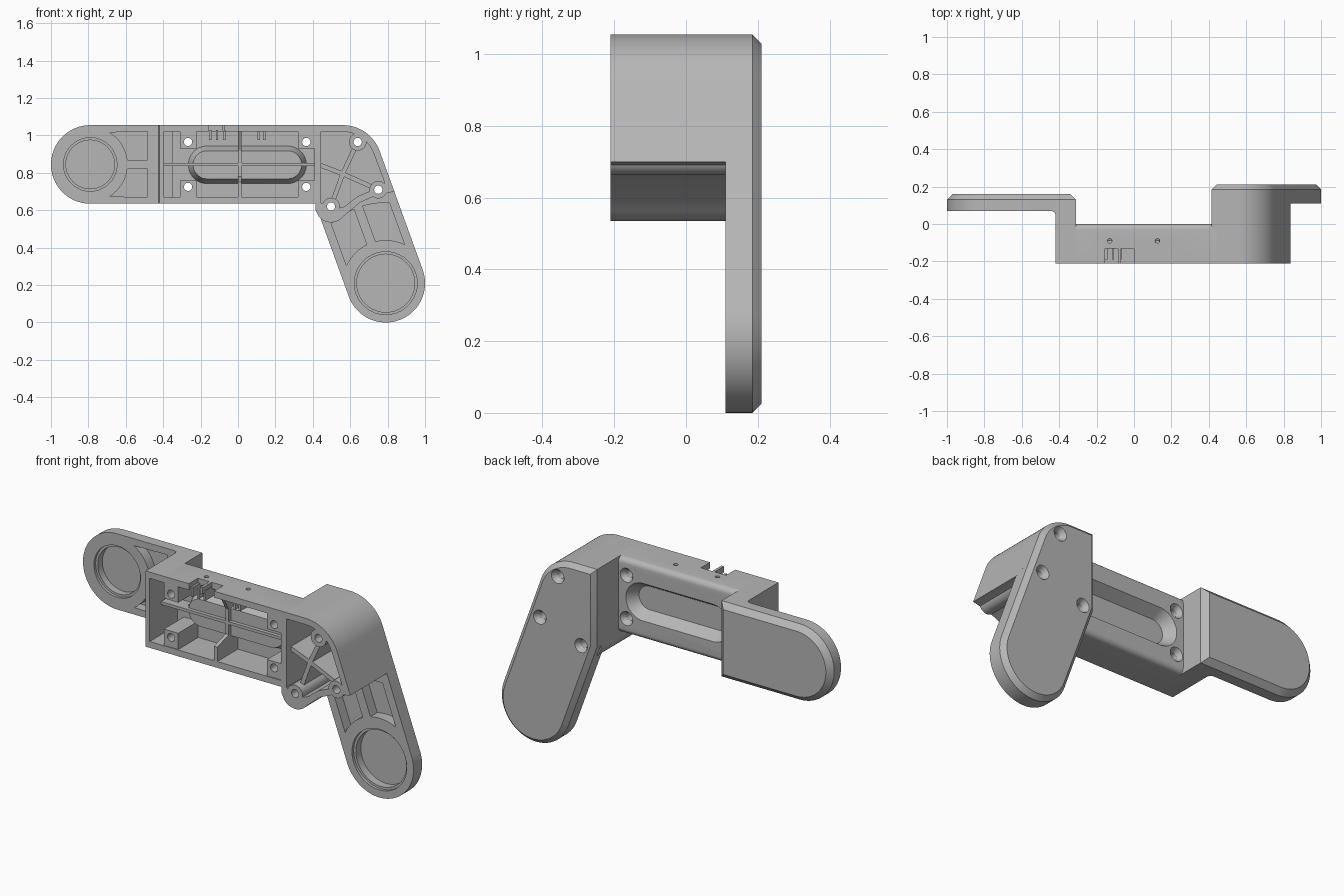
import bpy, bmesh
from math import sin, cos, radians, sqrt, pi

cube = bpy.data.objects.get("Cube")
if cube:
    bpy.data.objects.remove(cube, do_unlink=True)

grey = bpy.data.materials.new("plain_grey")
grey.use_nodes = True
grey.diffuse_color = (0.47, 0.47, 0.47, 1)
grey.node_tree.nodes["Principled BSDF"].inputs["Base Color"].default_value = grey.diffuse_color

parts, cutters = [], []


def arc(cx, cz, r, a0, a1, n=24):
    angles = [radians(a0 + (a1 - a0) * i / n) for i in range(n + 1)]
    return [(cx + r * cos(a), cz + r * sin(a)) for a in angles]


def circle(cx, cz, r, n=40):
    return arc(cx, cz, r, 0, 360, n)[:-1]


def slot(r):
    return arc(0.265, 0.843, r, -90, 90) + arc(-0.165, 0.843, r, 90, 270)


def rect(x0, x1, z0, z1):
    return [(x0, z0), (x1, z0), (x1, z1), (x0, z1)]


def loft(name, lo, hi, d0, d1, axis="y", chamfer=0, cutter=False):
    """Solid between outline lo at depth d0 and outline hi at depth d1."""
    place = {"y": lambda a, b, d: (a, d, b),
             "x": lambda a, b, d: (d, a, b),
             "z": lambda a, b, d: (a, b, d)}[axis]
    bm = bmesh.new()
    v0 = [bm.verts.new(place(a, b, d0)) for a, b in lo]
    v1 = [bm.verts.new(place(a, b, d1)) for a, b in hi]
    n = len(v0)
    bm.faces.new(v0)
    cap = bm.faces.new(v1)
    for i in range(n):
        j = (i + 1) % n
        bm.faces.new((v0[i], v0[j], v1[j], v1[i]))
    bmesh.ops.recalc_face_normals(bm, faces=bm.faces)
    if chamfer:
        bmesh.ops.bevel(bm, geom=list(cap.edges), offset=chamfer, segments=1,
                        affect="EDGES", profile=0.5)
    me = bpy.data.meshes.new(name)
    bm.to_mesh(me)
    bm.free()
    me.materials.append(grey)
    ob = bpy.data.objects.new(name, me)
    bpy.context.scene.collection.objects.link(ob)
    (cutters if cutter else parts).append(ob)
    ob.hide_render = cutter
    return ob


def prism(name, pts, d0, d1, **kw):
    return loft(name, pts, pts, d0, d1, **kw)


def tool(pts, d0, d1, axis="y"):
    return prism("cutter", pts, d0, d1, axis=axis, cutter=True)


def cut(ob, tools):
    for t in tools:
        m = ob.modifiers.new("cut", "BOOLEAN")
        m.operation, m.solver, m.object = "DIFFERENCE", "EXACT", t
    bpy.context.view_layer.update()
    dg = bpy.context.evaluated_depsgraph_get()
    me = bpy.data.meshes.new_from_object(ob.evaluated_get(dg))
    ob.modifiers.clear()
    ob.data = me


def bar(name, p, q, width, d0, d1):
    dx, dz = q[0] - p[0], q[1] - p[1]
    k = width / 2 / sqrt(dx * dx + dz * dz)
    ox, oz = -dz * k, dx * k
    return prism(name, [(p[0] + ox, p[1] + oz), (p[0] - ox, p[1] - oz),
                        (q[0] - ox, q[1] - oz), (q[0] + ox, q[1] + oz)], d0, d1)


FRONT, LOW, TOP, MID, R = -0.21, 0.635, 1.055, 0.845, 0.21
FOOT = (0.79, 0.21)
tray_screws = [(x, z) for x in (-0.267, 0.365) for z in (0.725, 0.965)]
block_screws = [(0.64, 0.965), (0.75, 0.71), (0.497, 0.62)]

# Main solids
left_arm = prism("left_arm_plate", arc(-0.79, MID, R, 90, 270, 40) + [(-0.31, LOW), (-0.31, TOP)],
                 0.07, 0.16, chamfer=0.03)
end_wall = prism("end_wall", [(-0.42, FRONT), (-0.31, FRONT), (-0.31, 0.1), (-0.45, 0.1),
                              (-0.45, 0.07), (-0.44, 0.07), (-0.425, 0.063), (-0.42, 0.05)],
                 LOW, TOP, axis="z")
tray = prism("tray", [(FRONT, LOW)] + arc(-0.03, LOW + 0.03, 0.03, -90, 0, 6)
             + arc(-0.03, TOP - 0.03, 0.03, 0, 90, 6) + [(FRONT, TOP)], -0.35, 0.44, axis="x")
shoulder = arc(0.56, MID, R, 90, 20)
block = prism("corner_block", [(0.415, TOP)] + shoulder
              + [(0.836, 0.70), (0.74, 0.68), (0.65, 0.64), (0.585, 0.585)]
              + arc(0.497, 0.62, 0.085, -40, -140, 12) + [(0.415, 0.6)], FRONT, 0.15)
right_arm = prism("right_arm_plate", [(0.415, TOP)] + shoulder
                  + arc(*FOOT, R, 20, -160, 40) + [(0.415, 0.628)], 0.11, 0.21, chamfer=0.025)

# Raised slot in the tray floor, hollow from the back
bump = loft("slot_bump", slot(0.105), slot(0.075), -0.02, -0.09)
recess = loft("cutter", slot(0.105), slot(0.065), 0.002, -0.06, cutter=True)

# Screw holes with countersinks on the back
tray_holes, block_holes = [], []
for screws, holes, back in ((tray_screws, tray_holes, 0), (block_screws, block_holes, 0.21)):
    for x, z in screws:
        holes.append(tool(circle(x, z, 0.022, 24), -0.3, 0.3))
        holes.append(loft("cutter", circle(x, z, 0.04, 24), circle(x, z, 0.02, 24),
                          back + 0.002, back - 0.03, cutter=True))

# Hollows
tray_hollow = tool(rect(-0.395, 0.41, 0.67, 1.02), -0.3, -0.03)
end_hollow = tool(rect(-0.395, -0.335, 0.67, 1.02), -0.31, 0.1)
block_hollow = tool([(0.445, 1.02)] + arc(0.56, MID, 0.175, 90, 20, 12)
                    + [(0.785, 0.745), (0.73, 0.712), (0.64, 0.675), (0.57, 0.62),
                       (0.497, 0.6), (0.445, 0.64)], -0.3, 0.17)
notches = [tool(rect(x, x + 0.07, -0.3, -0.13), 0.99, 1.1, "z") for x in (-0.155, -0.07)]
pins = [tool(circle(x, -0.09, 0.012, 16), 0.99, 1.1, "z") for x in (-0.13, 0.125)]

# Round seats and lightening pockets in the arms
left_tools = [tool(circle(-0.79, MID, 0.143), 0.0, 0.085), tool(circle(-0.79, MID, 0.13), 0.01, 0.125)]
right_tools = [tool(circle(*FOOT, 0.168), 0.0, 0.125), tool(circle(*FOOT, 0.155), 0.01, 0.17)]
ca, sa = cos(radians(20)), sin(radians(20))
for s in (1, -1):
    half = arc(0, 0, 0.2, 7, 59, 10) + [(0.305, 0.175), (0.305, 0.024)]
    left_tools.append(tool([(-0.79 + a, MID + s * b) for a, b in half], 0.0, 0.125))
    us = [0.025 + 0.14 * i / 8 for i in range(9)]
    ring = [(u, sqrt(0.23 ** 2 - u * u)) for u in us]
    ring += [(u, sqrt(0.43 ** 2 - u * u)) for u in reversed(us)]
    right_tools.append(tool([(FOOT[0] + s * u * ca - v * sa, FOOT[1] + s * u * sa + v * ca)
                             for u, v in ring], 0.0, 0.17))

cut(left_arm, left_tools + [end_hollow])
cut(end_wall, [tray_hollow, end_hollow] + tray_holes)
cut(tray, [tray_hollow, block_hollow, recess] + tray_holes + notches + pins)
cut(bump, [recess] + tray_holes)
cut(block, [block_hollow] + block_holes)
cut(right_arm, right_tools + [block_hollow] + block_holes)

# Screw posts, joined to the tray walls by webs
for x, z in tray_screws:
    up = z > MID
    pts = rect(x - 0.044, x + 0.044, z - 0.035 if up else 0.65, 1.04 if up else z + 0.035)
    cut(prism("tray_screw_post", pts, FRONT + 0.005, -0.01), tray_holes)
for x, z in block_screws:
    cut(prism("block_screw_post", circle(x, z, 0.047, 32), FRONT, 0.18), block_holes)

# Stiffening ribs
hub = (0.56, 0.795)
for x, z in block_screws:
    d = sqrt((x - hub[0]) ** 2 + (z - hub[1]) ** 2)
    k = (d - 0.04) / d
    bar("block_rib", hub, (hub[0] + (x - hub[0]) * k, hub[1] + (z - hub[1]) * k), 0.024, -0.17, 0.18)
bar("block_rib", hub, (0.43, MID), 0.024, -0.17, 0.18)
bar("tray_long_rib", (-0.4, MID), (0.42, MID), 0.016, -0.11, -0.07)
for x0, x1 in ((-0.4, -0.26), (0.36, 0.42)):
    bar("tray_end_rib", (x0, MID), (x1, MID), 0.016, -0.11, -0.02)
prism("tray_cross_rib", [(FRONT, 0.65), (FRONT, 0.75), (-0.11, 0.78), (-0.11, 0.92),
                         (-0.17, 1.03), (-0.02, 1.03), (-0.02, 0.94), (-0.08, 0.91),
                         (-0.08, 0.77), (-0.02, 0.74), (-0.02, 0.65)], 0.0, 0.02, axis="x")

# Cable clips under the notched wall
for x in (-0.155, -0.118, -0.08, 0.105, 0.135):
    prism("cable_clip", rect(x, x + 0.012, 0.975, 1.03), -0.19, -0.02)

for c in cutters:
    bpy.data.objects.remove(c, do_unlink=True)
bpy.ops.object.select_all(action="DESELECT")
for ob in parts:
    ob.select_set(True)
bpy.context.view_layer.objects.active = parts[0]
bpy.ops.object.shade_smooth_by_angle(angle=pi / 7)
